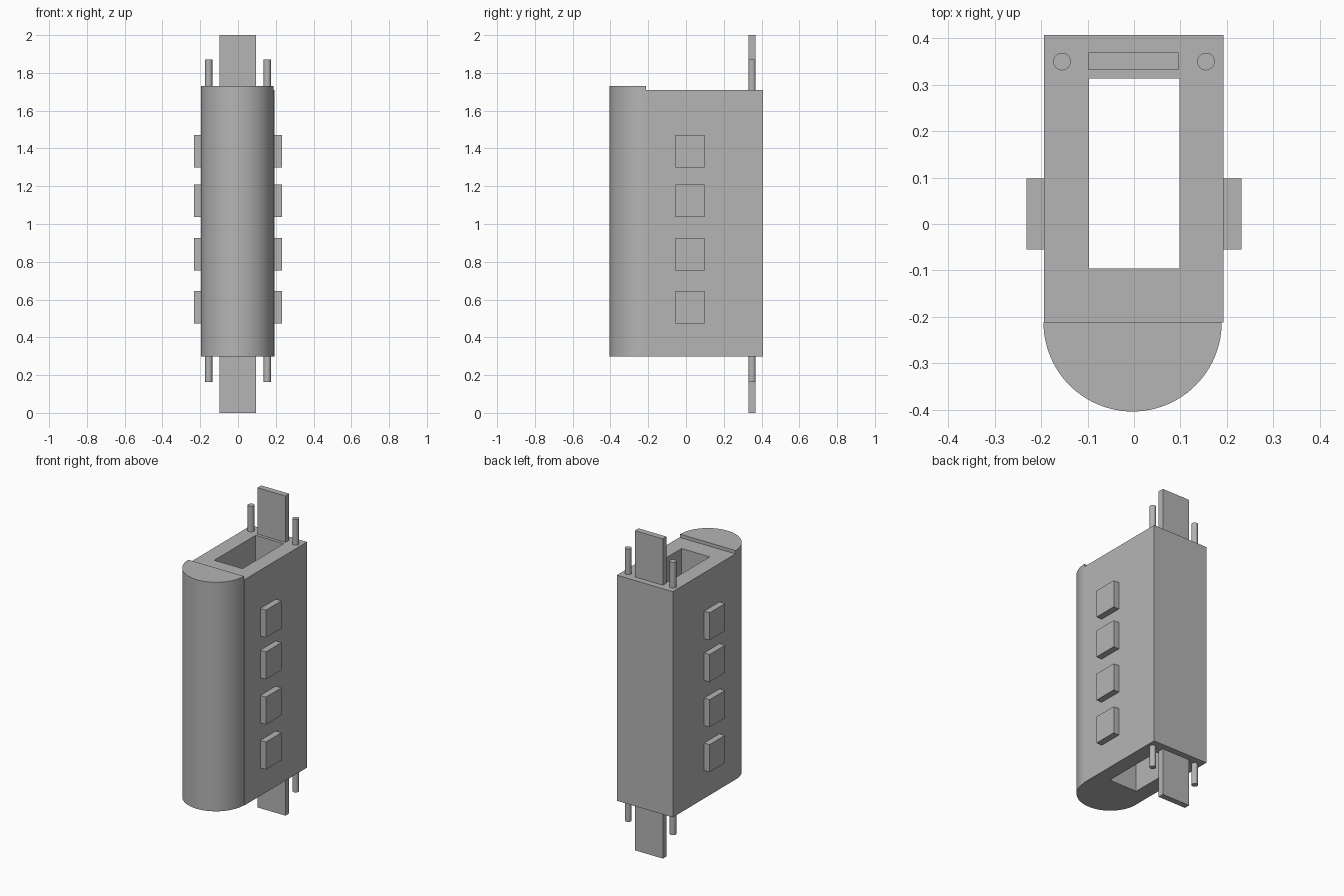
import bpy
import bmesh
from math import pi, cos, sin

if "Cube" in bpy.data.objects:
    bpy.data.objects.remove(bpy.data.objects["Cube"], do_unlink=True)

grey = bpy.data.materials.new("plain grey")
grey.use_nodes = True
colour = (0.46, 0.46, 0.46, 1)
grey.diffuse_color = colour
grey.node_tree.nodes["Principled BSDF"].inputs["Base Color"].default_value = colour


def finish(name, bm):
    bmesh.ops.recalc_face_normals(bm, faces=bm.faces)
    mesh = bpy.data.meshes.new(name)
    bm.to_mesh(mesh)
    bm.free()
    mesh.materials.append(grey)
    obj = bpy.data.objects.new(name, mesh)
    bpy.context.collection.objects.link(obj)
    return obj


def smooth(obj):
    bpy.ops.object.select_all(action='DESELECT')
    obj.select_set(True)
    bpy.context.view_layer.objects.active = obj
    bpy.ops.object.shade_smooth_by_angle(angle=pi / 6)


def prism(name, outline, z0, z1):
    """Extrude a flat outline upwards from z0 to z1."""
    bm = bmesh.new()
    face = bm.faces.new([bm.verts.new((x, y, z0)) for x, y in outline])
    top = bmesh.ops.extrude_face_region(bm, geom=[face], use_keep_orig=True)
    verts = [v for v in top["geom"] if isinstance(v, bmesh.types.BMVert)]
    bmesh.ops.translate(bm, verts=verts, vec=(0, 0, z1 - z0))
    return finish(name, bm)


def rect(x0, x1, y0, y1):
    return [(x0, y0), (x1, y0), (x1, y1), (x0, y1)]


def arc(cx, cy, r, start, end, steps):
    angles = [start + (end - start) * i / steps for i in range(steps + 1)]
    return [(cx + r * cos(a), cy + r * sin(a)) for a in angles]


# Hollow body: outer and inner walls joined by top and bottom rims
BASE, TOP = 0.298, 1.71
FRONT = -0.212
bm = bmesh.new()
outer = rect(-0.194, 0.193, FRONT, 0.407)
inner = rect(-0.097, 0.098, -0.096, 0.313)
rings = [[bm.verts.new((x, y, z)) for x, y in loop]
         for loop, z in ((outer, BASE), (outer, TOP), (inner, TOP), (inner, BASE))]
for a, b in zip(rings, rings[1:] + rings[:1]):
    for i in range(4):
        j = (i + 1) % 4
        bm.faces.new((a[i], a[j], b[j], b[i]))
finish("hollow_body", bm)

# Rounded front, slightly taller than the body
smooth(prism("rounded_front", arc(-0.003, FRONT, 0.192, pi, 2 * pi, 48), BASE, 1.731))

# Flat tab standing out at both ends
prism("back_tab", rect(-0.098, 0.096, 0.332, 0.369), 0, 2)

# Round pins and side buttons
for side, label in ((1, "left"), (-1, "right")):
    circle = arc(side * 0.155, 0.35, 0.019, 0, 2 * pi, 24)[:-1]
    smooth(prism(label + "_pin", circle, 0.163, 1.87))
    x0, x1 = sorted((side * 0.18, side * 0.232))
    for n, z in enumerate((0.473, 0.754, 1.037, 1.298), 1):
        prism(f"{label}_button_{n}", rect(x0, x1, -0.055, 0.098), z, z + 0.172)
